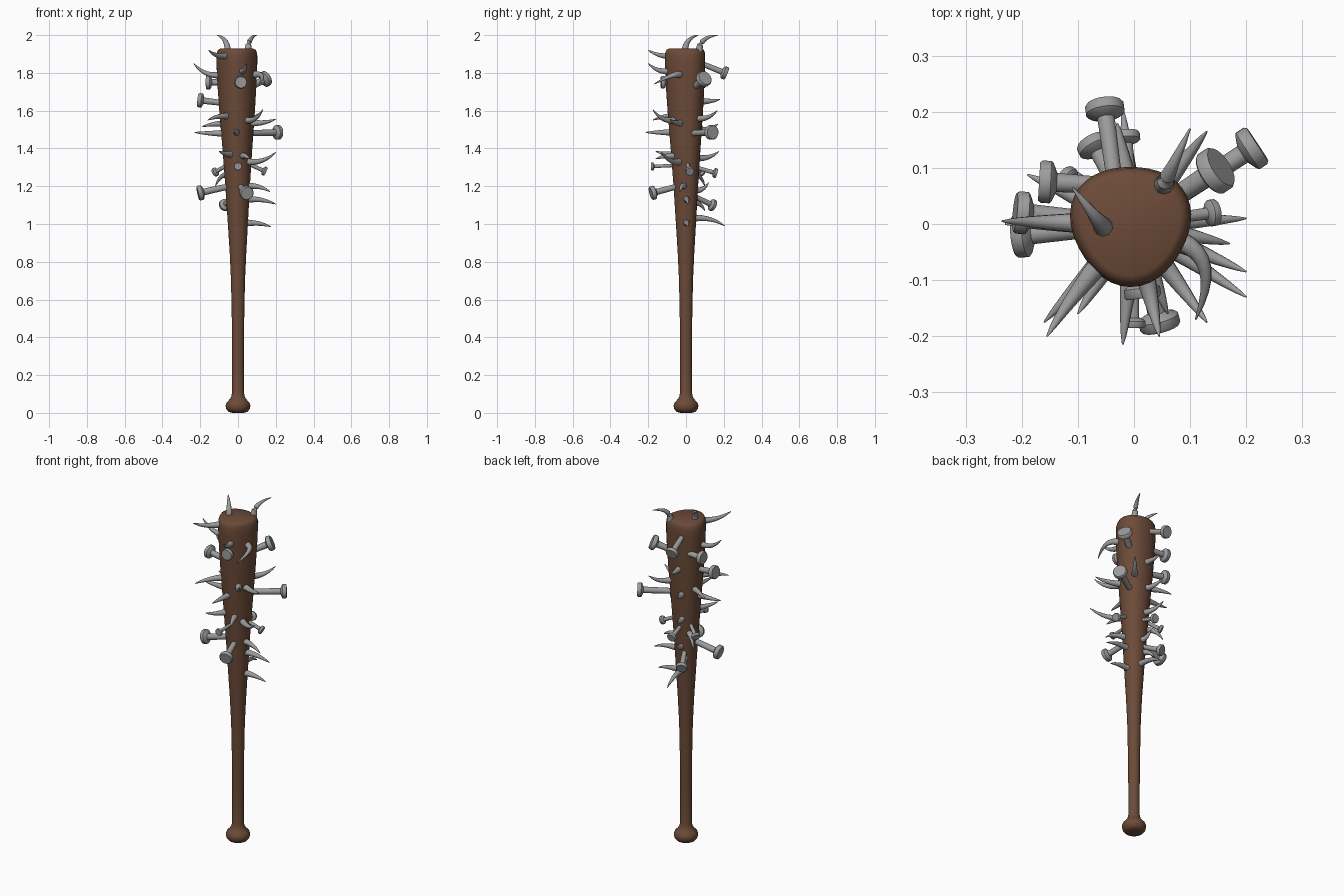
import bpy, bmesh, math
from mathutils import Vector as V

if "Cube" in bpy.data.objects:
    bpy.data.objects.remove(bpy.data.objects["Cube"])


def material(name, rgb):
    m = bpy.data.materials.new(name)
    m.diffuse_color = (*rgb, 1)
    m.use_nodes = True
    m.node_tree.nodes["Principled BSDF"].inputs["Base Color"].default_value = m.diffuse_color
    return m


WOOD = material("brown wood", (0.15, 0.07, 0.04))
STEEL = material("grey steel", (0.33, 0.33, 0.335))

# bat profile: (z, radius)
PROFILE = [(0.0, 0.03), (0.006, 0.05), (0.02, 0.062), (0.04, 0.066), (0.055, 0.06),
           (0.07, 0.046), (0.085, 0.036), (0.11, 0.031), (0.3, 0.031), (0.5, 0.033),
           (0.7, 0.037), (0.85, 0.044), (1.0, 0.053), (1.2, 0.065), (1.4, 0.079),
           (1.6, 0.094), (1.75, 0.103), (1.85, 0.107), (1.89, 0.107), (1.91, 0.104),
           (1.922, 0.098), (1.928, 0.088)]


def bat_radius(z):
    for (z0, r0), (z1, r1) in zip(PROFILE, PROFILE[1:]):
        if z <= z1:
            return r0 + (r1 - r0) * (z - z0) / (z1 - z0)
    return PROFILE[-1][1]


def finish(name, bm, mat):
    bmesh.ops.recalc_face_normals(bm, faces=bm.faces[:])
    me = bpy.data.meshes.new(name)
    bm.to_mesh(me)
    bm.free()
    me.materials.append(mat)
    for p in me.polygons:
        p.use_smooth = True
    me.set_sharp_from_angle(angle=math.radians(40))
    ob = bpy.data.objects.new(name, me)
    bpy.context.collection.objects.link(ob)
    return ob


def skin(bm, rings):
    n = len(rings[0])
    vr = [[bm.verts.new(p) for p in ring] for ring in rings]
    for a, b in zip(vr, vr[1:]):
        for i in range(n):
            j = (i + 1) % n
            bm.faces.new((a[i], a[j], b[j], b[i]))
    bm.faces.new(vr[0][::-1])
    bm.faces.new(vr[-1])


def tube(name, pts, radii, sides):
    rings = []
    for i, p in enumerate(pts):
        d = (pts[min(i + 1, len(pts) - 1)] - pts[max(i - 1, 0)]).normalized()
        u = d.cross(V((0.13, 0.21, 1)) if abs(d.z) < 0.9 else V((1, 0, 0))).normalized()
        w = d.cross(u)
        rings.append([p + radii[i] * (u * math.cos(2 * math.pi * k / sides)
                                      + w * math.sin(2 * math.pi * k / sides))
                      for k in range(sides)])
    bm = bmesh.new()
    skin(bm, rings)
    return finish(name, bm, STEEL)


# bat body: turned shape growing into a softly three-cornered barrel
bm = bmesh.new()
rings = []
for z, r in PROFILE:
    k = min(max((z - 0.9) / 0.9, 0), 1)
    rings.append([])
    for i in range(40):
        a = 2 * math.pi * i / 40
        rr = r * (1 + 0.05 * k * math.cos(3 * (a - math.radians(30))))
        rings[-1].append(V((rr * math.cos(a) - 0.006 * k, rr * math.sin(a), z)))
skin(bm, rings)
finish("bat_body", bm, WOOD)


def base_point(tip, base):
    """Base given as a height (placed on the bat below the tip's direction) or a full point."""
    if isinstance(base, tuple):
        return V(base)
    out = V((tip.x, tip.y, 0)).normalized()
    return out * (bat_radius(base) - 0.02) + V((0, 0, base))


def spike(i, tip, base):
    tip = V(tip)
    b = base_point(tip, base)
    out = V((b.x, b.y, 0)).normalized() if b.z < 1.91 else V((0, 0, 1))
    length = (tip - b).length
    mid = b + out * length * 0.55
    if b.z < 1.91:                      # sag, so the point hooks upward
        mid.z += (b.z - tip.z) * 0.25
    pts, radii = [], []
    for s in range(9):
        t = s / 8
        pts.append(b * (1 - t) ** 2 + mid * 2 * t * (1 - t) + tip * t * t)
        radii.append(0.0175 * (1 - t) ** 0.75 + 0.0015)
    tube(f"spike_{i}", pts, radii, 10)


def nail(i, head, base, r):
    head = V(head)
    b = base_point(head, base)
    d = (head - b).normalized()
    th = r * 0.32                      # half thickness of the head
    top = head + d * th
    prof = [(b, 0.4 * r), (head - d * th * 1.6, 0.45 * r), (head - d * th, 0.9 * r),
            (head - d * th * 0.7, r), (top - d * th * 0.4, r), (top, 0.9 * r)]
    tube(f"nail_{i}", [p for p, _ in prof], [q for _, q in prof], 20)


# curved spikes: (tip, base)
SPIKES = [
    ((-0.11, 0.065, 2.0), (-0.055, -0.005, 1.915)),
    ((0.1, 0.17, 2.0), (0.053, 0.07, 1.915)),
    ((-0.155, -0.2, 1.92), (-0.06, -0.07, 1.89)),
    ((-0.235, 0.005, 1.85), 1.79),
    ((0.045, -0.2, 1.85), 1.81),
    ((0.11, -0.17, 1.74), (0.08, -0.03, 1.79)),
    ((-0.03, 0.18, 1.66), 1.65),
    ((0.13, -0.175, 1.605), 1.55),
    ((0.13, 0.165, 1.6), 1.56),
    ((-0.16, -0.175, 1.55), 1.57),
    ((0.2, -0.085, 1.555), 1.535),
    ((-0.19, 0.088, 1.515), 1.53),
    ((-0.06, 0.17, 1.53), 1.5),
    ((-0.02, -0.215, 1.485), 1.485),
    ((-0.23, 0.0, 1.485), 1.48),
    ((0.2, -0.13, 1.38), 1.33),
    ((-0.1, -0.16, 1.385), 1.37),
    ((-0.06, 0.175, 1.385), 1.35),
    ((0.06, -0.16, 1.345), 1.36),
    ((-0.12, 0.1, 1.2), 1.26),
    ((-0.02, 0.12, 1.22), 1.18),
    ((0.17, -0.035, 1.17), 1.2),
    ((0.2, 0.01, 1.105), 1.13),
    ((-0.06, 0.1, 1.07), 1.11),
    ((0.175, 0.01, 0.985), 1.005),
    ((-0.02, 0.205, 0.99), 1.03),
]
for i, s in enumerate(SPIKES):
    spike(i + 1, *s)

# nails: (head centre, base, head radius)
NAILS = [
    ((-0.157, 0.075, 1.75), (-0.07, 0.07, 1.75), 0.038),
    ((0.145, 0.095, 1.768), (0.075, 0.05, 1.73), 0.042),
    ((0.015, -0.122, 1.75), 1.75, 0.033),
    ((-0.052, 0.205, 1.8), (-0.035, 0.08, 1.85), 0.035),
    ((0.21, 0.135, 1.485), (0.05, 0.03, 1.48), 0.039),
    ((-0.2, 0.02, 1.655), 1.64, 0.038),
    ((-0.2, -0.02, 1.165), 1.2, 0.04),
    ((0.0, -0.178, 1.305), 1.31, 0.021),
    ((-0.12, 0.08, 1.275), 1.32, 0.024),
    ((0.14, 0.02, 1.28), 1.32, 0.024),
    ((-0.015, 0.155, 1.27), 1.3, 0.026),
    ((0.045, -0.175, 1.165), (0.01, -0.04, 1.2), 0.037),
    ((-0.07, 0.14, 1.1), 1.15, 0.032),
]
for i, n in enumerate(NAILS):
    nail(i + 1, *n)
